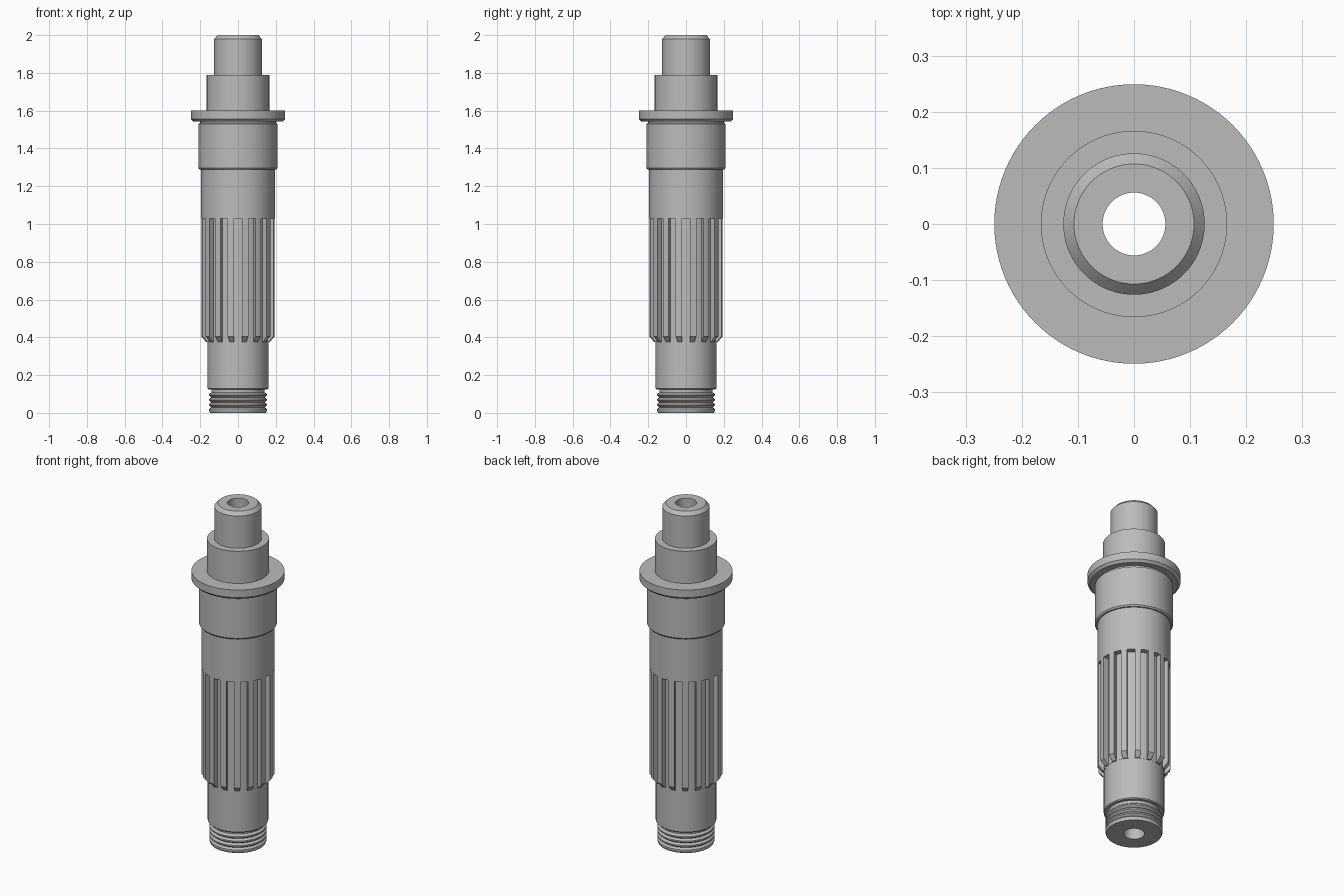
import bpy, bmesh
from math import pi, sin, cos, asin, radians

cube = bpy.data.objects.get("Cube")
if cube:
    bpy.data.objects.remove(cube, do_unlink=True)

steel = bpy.data.materials.new("grey steel")
steel.use_nodes = True
COLOR = (0.5, 0.5, 0.5, 1)
steel.diffuse_color = COLOR
steel.node_tree.nodes["Principled BSDF"].inputs["Base Color"].default_value = COLOR


def finish(name, bm):
    bmesh.ops.recalc_face_normals(bm, faces=bm.faces)
    mesh = bpy.data.meshes.new(name)
    bm.to_mesh(mesh)
    bm.free()
    mesh.materials.append(steel)
    obj = bpy.data.objects.new(name, mesh)
    bpy.context.collection.objects.link(obj)
    bpy.ops.object.select_all(action="DESELECT")
    obj.select_set(True)
    bpy.context.view_layer.objects.active = obj
    bpy.ops.object.shade_smooth_by_angle(angle=radians(20))
    return obj


def lathe(name, profile, steps=96):
    """Revolve a closed (radius, z) profile about the z axis."""
    bm = bmesh.new()
    rings = [[bm.verts.new((r * cos(2 * pi * i / steps), r * sin(2 * pi * i / steps), z))
              for r, z in profile] for i in range(steps)]
    n = len(profile)
    for i in range(steps):
        a, b = rings[i], rings[(i + 1) % steps]
        for j in range(n):
            k = (j + 1) % n
            bm.faces.new((a[j], b[j], b[k], a[k]))
    return finish(name, bm)


BORE = 0.056
ROOT = 0.163
TIP = 0.195
SPLINE_LOW, SPLINE_TOP = 0.375, 1.03

# Thread: repeated V ridges at the bottom end
thread = [(BORE, 0), (0.148, 0)]
PITCH = 0.0265
for i in range(4):
    z = 0.006 + i * PITCH
    thread += [(0.153, z + 0.006), (0.153, z + 0.014), (0.141, z + 0.023)]
thread += [(0.141, 0.125), (BORE, 0.125)]
lathe("threaded_end", thread)

# Lower journal and the core under the splines
lathe("lower_journal", [(BORE, 0.125), (0.157, 0.125), (0.162, 0.13),
                        (0.162, SPLINE_LOW), (ROOT, SPLINE_LOW),
                        (ROOT, SPLINE_TOP), (BORE, SPLINE_TOP)])

# Plain body, bearing seat, flange and stepped top
lathe("upper_shaft", [(BORE, SPLINE_TOP), (TIP, SPLINE_TOP), (TIP, 1.288), (0.203, 1.288),
                      (0.209, 1.296), (0.209, 1.53), (0.2, 1.535), (0.2, 1.542),
                      (0.235, 1.542), (0.249, 1.556), (0.249, 1.6),
                      (0.166, 1.6), (0.166, 1.79), (0.126, 1.79),
                      (0.126, 1.98), (0.107, 2), (BORE, 2)])

# Spline teeth with parallel-sided grooves and a chamfered lower end
TEETH = 16
GROOVE = 0.042
side = [(0.155, SPLINE_LOW), (0.169, SPLINE_LOW), (TIP, 0.405),
        (TIP, SPLINE_TOP), (0.155, SPLINE_TOP)]
bm = bmesh.new()
for t in range(TEETH):
    middle = 2 * pi * (t + 0.5) / TEETH
    columns = []
    for s in (-1, -0.33, 0.33, 1):
        column = []
        for r, z in side:
            a = middle + s * (pi / TEETH - asin(GROOVE / 2 / r))
            column.append(bm.verts.new((r * cos(a), r * sin(a), z)))
        columns.append(column)
    for a, b in zip(columns, columns[1:]):
        for j in range(len(side)):
            k = (j + 1) % len(side)
            bm.faces.new((a[j], b[j], b[k], a[k]))
    bm.faces.new(columns[0])
    bm.faces.new(columns[-1])
finish("spline_teeth", bm)
